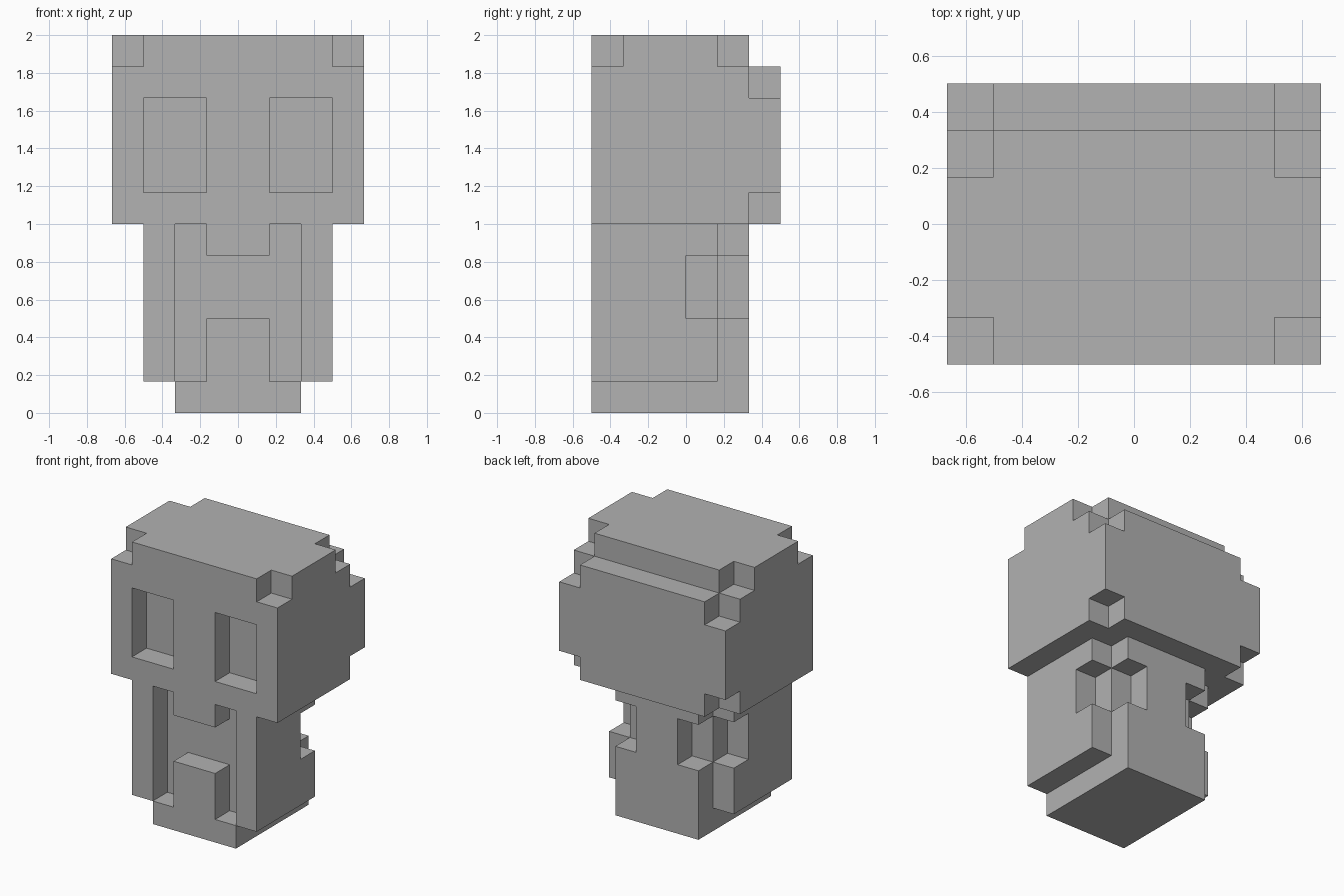
import bpy
import bmesh
from itertools import product
from mathutils import Vector

cube = bpy.data.objects.get("Cube")
if cube:
    bpy.data.objects.remove(cube, do_unlink=True)

UNIT = 1 / 6  # edge of one block

grey = bpy.data.materials.new("plain grey")
grey.use_nodes = True
grey.diffuse_color = (0.445, 0.445, 0.445, 1)
grey.node_tree.nodes["Principled BSDF"].inputs["Base Color"].default_value = grey.diffuse_color


def box(x, y, z):
    """Blocks filling the given (start, stop) ranges."""
    return set(product(range(*x), range(*y), range(*z)))


def pair(x, y, z):
    """The same box on both sides of the model."""
    return box(x, y, z) | box((-x[1], -x[0]), y, z)


# Head: a big block with a stepped back edge
head = box((-4, 4), (-3, 3), (6, 12))
head -= box((-4, 4), (2, 3), (11, 12))
# Eye sockets
head -= pair((1, 3), (-3, -2), (7, 10))
# Corner notches: top front, top back, upper and lower rear
for y, z in ((-3, 11), (1, 11), (2, 10), (2, 6)):
    head -= pair((3, 4), (y, y + 1), (z, z + 1))

# Body: a core with a slab on each side
body = box((-2, 2), (-3, 2), (0, 6)) | pair((2, 3), (-3, 1), (1, 6))
# Front recess, leaving the chin and the lower panel flush
body -= box((-2, 2), (-3, -2), (1, 6))
body |= box((-1, 1), (-3, -2), (5, 6)) | box((-1, 1), (-3, -2), (1, 3))
# Stepped notches at the back corners
body -= pair((1, 2), (1, 2), (3, 5)) | pair((2, 3), (0, 1), (3, 5))

solid = head | body


def build(name, blocks):
    """Skin the blocks with only the faces that touch open space."""
    bm = bmesh.new()
    for block in blocks:
        for axis, side in product(range(3), (-1, 1)):
            normal = Vector((0, 0, 0))
            normal[axis] = side
            if tuple(int(c + n) for c, n in zip(block, normal)) in solid:
                continue
            u = Vector((0, 0, 0))
            u[(axis + 1) % 3] = 0.5
            v = normal.cross(u)
            middle = Vector(block) + Vector((0.5, 0.5, 0.5)) + normal / 2
            corners = (-u - v, u - v, u + v, v - u)
            bm.faces.new([bm.verts.new((middle + c) * UNIT) for c in corners])
    bmesh.ops.remove_doubles(bm, verts=bm.verts[:], dist=UNIT / 100)
    mesh = bpy.data.meshes.new(name)
    bm.to_mesh(mesh)
    bm.free()
    mesh.materials.append(grey)
    obj = bpy.data.objects.new(name, mesh)
    bpy.context.collection.objects.link(obj)


build("head", head)
build("body", body)
